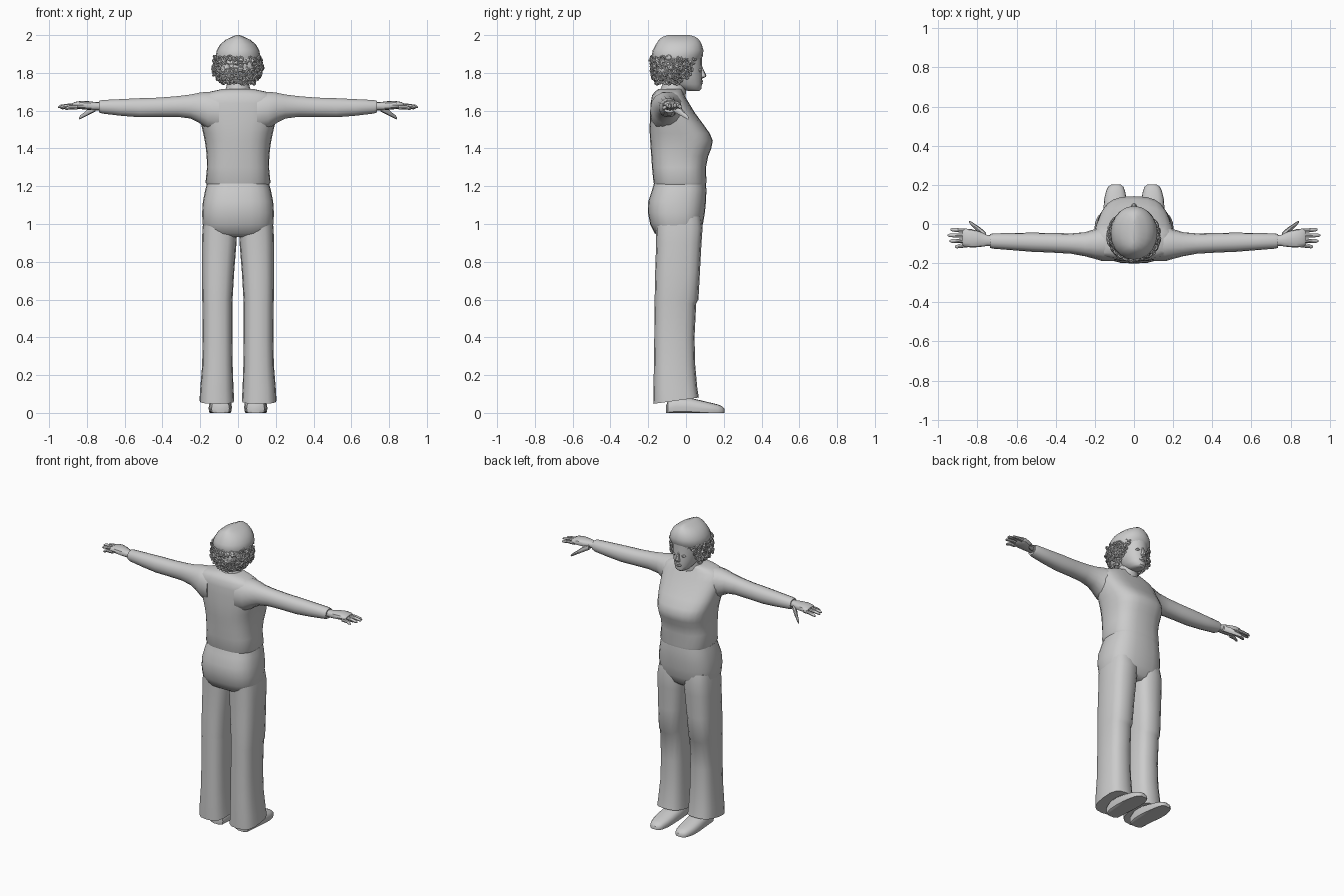
import bpy, bmesh, math, random
from mathutils import Matrix, Vector

if "Cube" in bpy.data.objects:
    bpy.data.objects.remove(bpy.data.objects["Cube"])
random.seed(4)

grey = bpy.data.materials.new("plain grey")
grey.use_nodes = True
grey.diffuse_color = (0.6, 0.6, 0.6, 1)
grey.node_tree.nodes["Principled BSDF"].inputs["Base Color"].default_value = (0.6, 0.6, 0.6, 1)


def finish(name, bm, angle=40):
    """Turn a bmesh into a named, shaded object."""
    bmesh.ops.recalc_face_normals(bm, faces=bm.faces)
    mesh = bpy.data.meshes.new(name)
    bm.to_mesh(mesh)
    bm.free()
    mesh.materials.append(grey)
    ob = bpy.data.objects.new(name, mesh)
    bpy.context.collection.objects.link(ob)
    bpy.ops.object.select_all(action='DESELECT')
    ob.select_set(True)
    bpy.context.view_layer.objects.active = ob
    bpy.ops.object.shade_smooth_by_angle(angle=math.radians(angle))
    return ob


def add_loft(bm, axis, rings, n=16, power=2.5, side=1, floor=-9):
    """Skin rounded sections; each ring is (position, u0, u1, v0, v1)."""
    loops = []
    for t, u0, u1, v0, v1 in rings:
        loop = []
        for i in range(n):
            a = 2 * math.pi * i / n
            c, s = math.cos(a), math.sin(a)
            u = (u0 + u1) / 2 + (u1 - u0) / 2 * math.copysign(abs(c) ** (2 / power), c)
            v = (v0 + v1) / 2 + (v1 - v0) / 2 * math.copysign(abs(s) ** (2 / power), s)
            x, y, z = {'x': (t, u, v), 'y': (u, t, v), 'z': (u, v, t)}[axis]
            loop.append(bm.verts.new((x * side, y, max(z, floor))))
        loops.append(loop)
    for a, b in zip(loops, loops[1:]):
        for i in range(n):
            bm.faces.new((a[i], a[(i + 1) % n], b[(i + 1) % n], b[i]))
    bm.faces.new(loops[0][::-1])
    bm.faces.new(loops[-1])


def loft(name, axis, rings, **kw):
    bm = bmesh.new()
    add_loft(bm, axis, rings, **kw)
    return finish(name, bm)


def sym(*rows):
    """Rings symmetric in x from (z, half width, back, front)."""
    return [(z, -w, w, b, f) for z, w, b, f in rows]


# Body
loft("sweater", 'z', sym(
    (1.20, .160, -.165, .104), (1.22, .172, -.172, .108), (1.30, .164, -.180, .106),
    (1.36, .166, -.184, .118), (1.40, .170, -.187, .134), (1.44, .176, -.190, .142),
    (1.48, .184, -.192, .126), (1.53, .196, -.192, .090), (1.59, .205, -.190, .046),
    (1.64, .208, -.187, .016), (1.68, .195, -.180, -.008), (1.70, .150, -.165, -.018),
    (1.715, .080, -.145, -.022)), n=24, power=2.7)
loft("hips", 'z', sym(
    (0.93, .130, -.130, .045), (0.95, .170, -.165, .070), (1.00, .188, -.190, .090),
    (1.06, .190, -.202, .100), (1.12, .186, -.200, .106), (1.18, .174, -.180, .108),
    (1.23, .160, -.165, .104)), n=24, power=2.7)
loft("neck", 'z', sym(
    (1.66, .085, -.150, -.005), (1.70, .070, -.140, .000), (1.74, .058, -.125, .005),
    (1.80, .058, -.120, .010)), n=12, power=2)

# Head, with nose, lips, eyes
loft("face", 'z', sym(
    (1.705, .025, .010, .070), (1.715, .042, -.030, .082), (1.74, .060, -.080, .084),
    (1.78, .076, -.120, .086), (1.82, .084, -.140, .084), (1.87, .090, -.150, .084),
    (1.90, .090, -.150, .084)), n=20, power=2.1)
loft("nose", 'z', sym(
    (1.770, .010, .070, .088), (1.778, .017, .070, .104), (1.788, .015, .070, .108),
    (1.810, .009, .070, .096), (1.835, .008, .070, .086)), n=8, power=2)
loft("lips", 'z', sym(
    (1.738, .012, .060, .084), (1.745, .024, .060, .090), (1.750, .025, .060, .087),
    (1.756, .022, .060, .091), (1.762, .008, .060, .086)), n=12, power=2)
loft("hair_crown", 'z', sym(
    (1.86, .112, -.172, .070), (1.89, .119, -.182, .090), (1.92, .112, -.176, .092),
    (1.95, .095, -.160, .084), (1.975, .066, -.144, .070), (1.99, .034, -.126, .052),
    (2.00, .010, -.095, .020)), n=20, power=2.1)
loft("hair_back", 'z', sym(
    (1.745, .070, -.135, -.040), (1.77, .100, -.168, -.010), (1.82, .120, -.182, .010),
    (1.87, .115, -.178, .030), (1.90, .100, -.160, .040)), n=20, power=2.1)

# Ring-shaped curls around the sides and back, plus a fringe over the forehead
bm = bmesh.new()


def curl(center, facing, major=.012, minor=.0055, nu=8, nv=5):
    rot = facing.to_track_quat('Z', 'Y').to_matrix()
    grid = [[bm.verts.new(center + rot @ Vector((
        (major + minor * math.cos(b)) * math.cos(a),
        (major + minor * math.cos(b)) * math.sin(a), minor * math.sin(b))))
        for b in (2 * math.pi * j / nv for j in range(nv))]
        for a in (2 * math.pi * i / nu for i in range(nu))]
    for i in range(nu):
        for j in range(nv):
            k, m = (i + 1) % nu, (j + 1) % nv
            bm.faces.new((grid[i][j], grid[k][j], grid[k][m], grid[i][m]))


for z, rx, ry, opening in ((1.757, .088, .100, 75), (1.780, .110, .116, 60),
                           (1.803, .124, .123, 52), (1.826, .128, .126, 47),
                           (1.849, .126, .126, 40), (1.872, .122, .126, 12)):
    for i in range(26):
        a = math.radians(90 + opening + (360 - 2 * opening) * i / 25)
        d = Vector((math.cos(a), math.sin(a), random.uniform(-.7, .7)))
        jitter = random.uniform(.95, 1.05)
        curl(Vector((rx * jitter * d.x, -.058 + ry * jitter * d.y,
                     z + random.uniform(-.009, .009))), d)
finish("hair_curls", bm)

for label, s in (("left", 1), ("right", -1)):
    # Eye
    loft(label + "_eye", 'z', [
        (1.806, .024, .040, .060, .079), (1.813, .016, .048, .060, .084),
        (1.820, .024, .040, .060, .080)], n=8, power=2, side=s)

    # Flared trouser leg with a slanted hem
    leg = loft(label + "_trouser_leg", 'z', [
        (.065, .020, .204, -.172, .068), (.13, .024, .200, -.172, .060),
        (.25, .028, .190, -.170, .049), (.40, .030, .187, -.168, .045),
        (.58, .030, .188, -.166, .054), (.60, .029, .190, -.166, .066),
        (.75, .020, .191, -.163, .074), (.90, .008, .191, -.158, .082),
        (.98, .004, .188, -.160, .088), (1.04, .010, .180, -.160, .080)], power=2.8, side=s)
    for v in leg.data.vertices:
        if v.co.z < .07:
            v.co.z += .14 * (v.co.y + .05)

    # Shoe with flat sole
    loft(label + "_shoe", 'y', [
        (-.105, .070, .115, -.01, .040), (-.095, .046, .140, -.02, .065),
        (-.050, .036, .150, -.02, .085), (.020, .032, .155, -.02, .080),
        (.080, .034, .156, -.02, .066), (.130, .038, .152, -.02, .054),
        (.170, .046, .142, -.02, .044), (.190, .054, .132, -.02, .036),
        (.203, .070, .114, -.01, .022)], side=s, floor=0)

    # Sleeve running out from inside the shoulder
    loft(label + "_sleeve", 'x', [
        (.10, -.190, .000, 1.48, 1.700), (.16, -.190, -.010, 1.50, 1.702),
        (.20, -.178, -.026, 1.53, 1.698), (.25, -.165, -.042, 1.557, 1.687),
        (.32, -.152, -.048, 1.566, 1.678), (.42, -.146, -.046, 1.566, 1.670),
        (.52, -.142, -.044, 1.564, 1.667), (.62, -.134, -.046, 1.572, 1.662),
        (.72, -.126, -.048, 1.584, 1.657), (.735, -.122, -.052, 1.590, 1.653)],
        n=14, power=2.2, side=s)

    # Hand: palm, four fingers, thumb
    bm = bmesh.new()
    add_loft(bm, 'x', [
        (.70, -.112, -.060, 1.600, 1.645), (.75, -.112, -.056, 1.602, 1.645),
        (.79, -.118, -.038, 1.604, 1.650), (.83, -.120, -.026, 1.608, 1.652),
        (.865, -.116, -.026, 1.612, 1.646), (.875, -.108, -.034, 1.618, 1.640)],
        n=12, side=s)
    for y, drift, tip, z in ((-.108, -.008, .915, 1.618), (-.084, -.003, .943, 1.626),
                             (-.060, .002, .952, 1.628), (-.036, .007, .938, 1.622)):
        add_loft(bm, 'x', [
            (x, y + drift * f - r, y + drift * f + r, z - drop - r, z - drop + r)
            for x, f, r, drop in ((.85, 0, .0115, 0), (.89, .5, .0105, 0),
                                  (tip - .010, 1, .009, .006), (tip, 1, .004, .009))],
            n=8, power=2, side=s)
    add_loft(bm, 'x', [
        (.755, -.075, -.045, 1.595, 1.630), (.785, -.055, -.018, 1.580, 1.618),
        (.810, -.028, -.002, 1.568, 1.594), (.832, -.006, .013, 1.557, 1.577),
        (.843, .006, .016, 1.553, 1.564)], n=8, power=2, side=s)
    finish(label + "_hand", bm)
